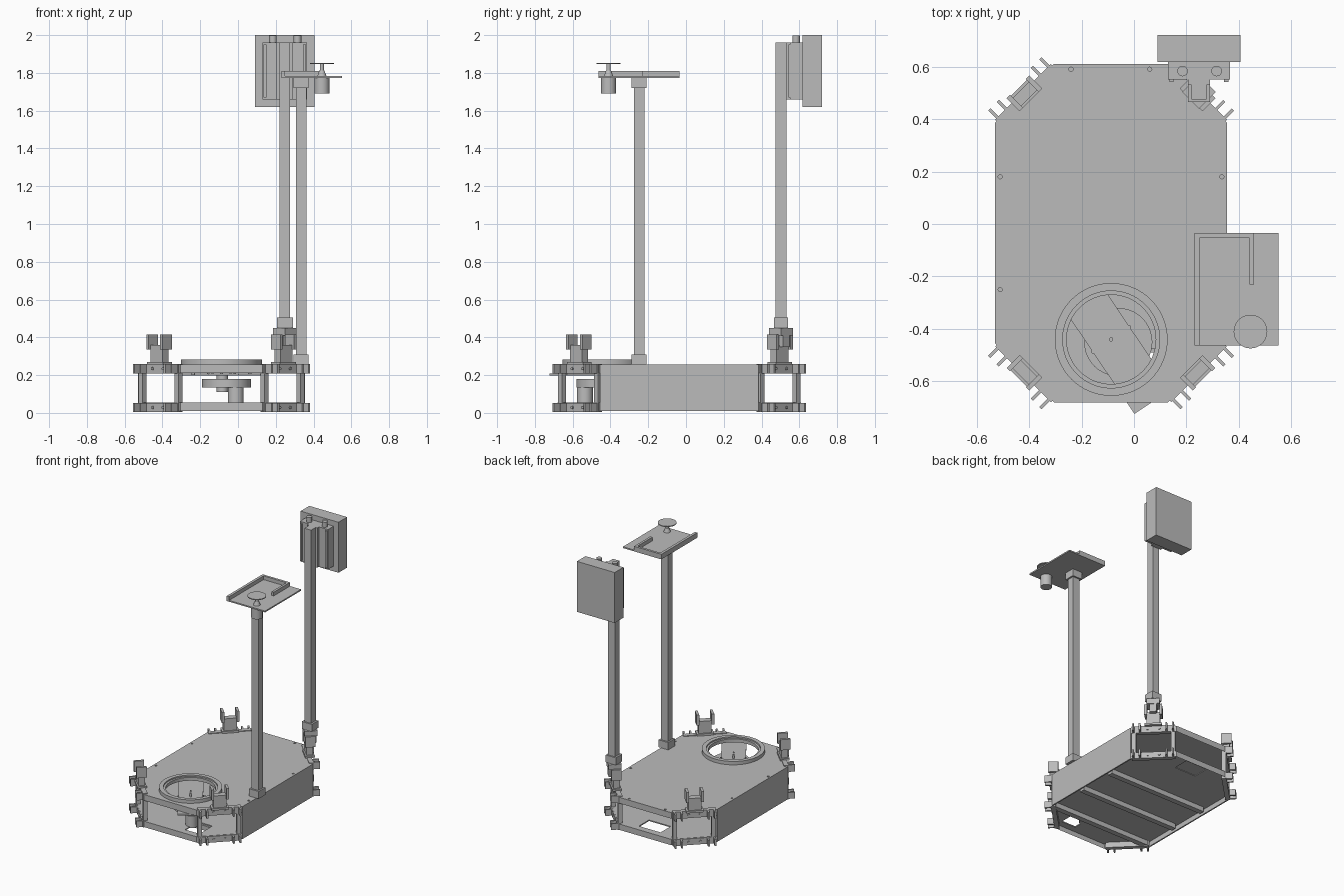
import bpy, bmesh, math
from mathutils import Matrix, Vector

cube = bpy.data.objects.get("Cube")
if cube:
    bpy.data.objects.remove(cube, do_unlink=True)

grey = bpy.data.materials.new("plain grey")
grey.use_nodes = True
tone = (0.5, 0.5, 0.5, 1)
grey.diffuse_color = tone
grey.node_tree.nodes["Principled BSDF"].inputs["Base Color"].default_value = tone


def finish(name, bm):
    mesh = bpy.data.meshes.new(name)
    bmesh.ops.recalc_face_normals(bm, faces=bm.faces)
    bm.to_mesh(mesh)
    bm.free()
    mesh.materials.append(grey)
    ob = bpy.data.objects.new(name, mesh)
    bpy.context.collection.objects.link(ob)
    return ob


def add_box(bm, x, y, z, frame=Matrix()):
    """Box between the given bounds, placed in a local frame."""
    lo, hi = Vector((x[0], y[0], z[0])), Vector((x[1], y[1], z[1]))
    m = frame @ Matrix.Translation((lo + hi) / 2) @ Matrix.Diagonal((*(hi - lo), 1))
    bmesh.ops.create_cube(bm, size=1, matrix=m)


def box(name, x, y, z, frame=Matrix()):
    bm = bmesh.new()
    add_box(bm, x, y, z, frame)
    return finish(name, bm)


def add_cyl(bm, x, y, r, z, sides=32, top=None):
    bmesh.ops.create_cone(bm, cap_ends=True, segments=sides, radius1=r,
                          radius2=r if top is None else top, depth=z[1] - z[0],
                          matrix=Matrix.Translation((x, y, (z[0] + z[1]) / 2)))


def cyl(name, x, y, r, z, sides=32, top=None):
    bm = bmesh.new()
    add_cyl(bm, x, y, r, z, sides, top)
    ob = finish(name, bm)
    for p in ob.data.polygons:
        p.use_smooth = abs(p.normal.z) < 0.9
    return ob


def cut(ob, bm):
    """Subtract a bmesh from an object and bake the result."""
    cutter = finish("cutter", bm)
    mod = ob.modifiers.new("cut", "BOOLEAN")
    mod.object, mod.operation, mod.solver = cutter, "DIFFERENCE", "EXACT"
    dg = bpy.context.evaluated_depsgraph_get()
    mesh = bpy.data.meshes.new_from_object(ob.evaluated_get(dg))
    ob.modifiers.clear()
    ob.data = mesh
    bpy.data.objects.remove(cutter, do_unlink=True)


# Octagonal outline of the chassis
X0, X1, Y0, Y1, C = -0.53, 0.355, -0.68, 0.61, 0.225
OUTLINE = [(X0 + C, Y0), (X1 - C, Y0), (X1, Y0 + C), (X1, Y1 - C),
           (X1 - C, Y1), (X0 + C, Y1), (X0, Y1 - C), (X0, Y0 + C)]


def slab(name, z, rim=0):
    bm = bmesh.new()
    face = bm.faces.new([bm.verts.new((x, y, z[0])) for x, y in OUTLINE])
    if rim:
        bmesh.ops.inset_region(bm, faces=[face], thickness=rim, use_boundary=True)
        bmesh.ops.delete(bm, geom=[face], context="FACES_ONLY")
    ext = bmesh.ops.extrude_face_region(bm, geom=bm.faces[:], use_keep_orig=True)
    up = [g for g in ext["geom"] if isinstance(g, bmesh.types.BMVert)]
    bmesh.ops.translate(bm, verts=up, vec=(0, 0, z[1] - z[0]))
    return finish(name, bm)


slab("upper_frame", (0.21, 0.246), 0.04)
slab("lower_frame", (0.01, 0.046), 0.04)
roof = slab("roof_plate", (0.246, 0.255))
floor = slab("floor_plate", (0.046, 0.054))

RX, RY = -0.087, -0.44
holes = bmesh.new()
add_cyl(holes, RX, RY, 0.172, (0.2, 0.3), 64)
for x, y in [(-0.24, 0.59), (0.06, 0.59), (-0.51, 0.18), (0.335, 0.18),
             (-0.51, -0.25), (0.335, -0.35)]:
    add_cyl(holes, x, y, 0.008, (0.2, 0.3), 12)
cut(roof, holes)
holes = bmesh.new()
add_box(holes, (-0.18, 0.0), (0.44, 0.56), (0, 0.1))
add_box(holes, (0.0, 0.12), (-0.63, -0.475), (0, 0.1))
cut(floor, holes)

# Side walls and cross members
for name, x in (("left_wall", X1 - 0.01), ("right_wall", X0)):
    box(name, (x, x + 0.01), (Y0 + C, Y1 - C), (0.01, 0.253))
for i, y in enumerate((0.13, -0.17, -0.47)):
    box(f"cross_member_{i}", (X0 + 0.03, X1 - 0.03), (y - 0.02, y + 0.02), (0.01, 0.046))

# Square turntable mount with lowered corners and a round rim
H = 0.235
mount = box("turntable_mount", (RX - H, RX + H), (RY - H, RY + H), (0.255, 0.276))
holes = bmesh.new()
add_cyl(holes, RX, RY, 0.185, (0.2, 0.3), 64)
for sx in (-1, 1):
    for sy in (-1, 1):
        cx, cy = RX + sx * H, RY + sy * H
        add_box(holes, (cx - 0.085, cx + 0.085), (cy - 0.085, cy + 0.085), (0.262, 0.3))
        add_cyl(holes, RX + sx * 0.15, RY + sy * 0.215, 0.009, (0.2, 0.3), 12)
cut(mount, holes)
for name, r_out, r_in, z in (("turntable_rim", 0.215, 0.185, (0.256, 0.282)),
                             ("turntable_step", 0.187, 0.17, (0.25, 0.272))):
    ring = cyl(name, RX, RY, r_out, z, 64)
    holes = bmesh.new()
    add_cyl(holes, RX, RY, r_in, (0.2, 0.3), 64)
    cut(ring, holes)

# Turntable drive below the opening
swing = Matrix.Translation((RX, RY, 0)) @ Matrix.Rotation(math.radians(-56), 4, "Z")
box("swing_plate", (-0.28, 0.285), (-0.085, 0.085), (0.198, 0.208), swing)
cyl("drive_wheel", -0.06, -0.45, 0.13, (0.135, 0.18), 40)
cyl("drive_hub", -0.083, RY, 0.03, (0.11, 0.2))
cyl("drive_motor", -0.012, -0.535, 0.042, (0.045, 0.135))
cyl("drive_pin", RX, RY, 0.008, (0.2, 0.235), 12)
for i in range(4):
    p = swing @ Vector((0.085 * math.cos(i * math.pi / 2), 0.085 * math.sin(i * math.pi / 2), 0))
    cyl(f"drive_bolt_{i}", p.x, p.y, 0.006, (0.205, 0.213), 12)

# Corner hardware: local x runs along the chamfer, local y points outward
MX, MY = (X0 + X1) / 2, (Y0 + Y1) / 2
for sx, side in ((1, "left"), (-1, "right")):
    for sy, end in ((1, "back"), (-1, "front")):
        cx = MX + sx * ((X1 - X0 - C) / 2)
        cy = MY + sy * ((Y1 - Y0 - C) / 2)
        turn = math.atan2(sy, sx) - math.pi / 2
        frame = Matrix.Translation((cx, cy, 0)) @ Matrix.Rotation(turn, 4, "Z")
        tag = f"{end}_{side}"
        bm = bmesh.new()
        for z in ((0.005, 0.052), (0.208, 0.26)):
            add_box(bm, (-0.15, 0.15), (-0.025, 0.008), z, frame)
            for t in (-0.138, -0.092, 0.092, 0.138):
                add_box(bm, (t - 0.006, t + 0.006), (0, 0.052), z, frame)
            for t in (-0.04, 0.04):
                m = frame @ Matrix.Translation((t, 0.01, sum(z) / 2))
                m = m @ Matrix.Rotation(math.pi / 2, 4, "X")
                bmesh.ops.create_cone(bm, cap_ends=True, segments=10, radius1=0.008,
                                      radius2=0.008, depth=0.008, matrix=m)
        for t in (-0.135, 0.135):
            add_box(bm, (t - 0.015, t + 0.015), (-0.025, 0.005), (0.05, 0.21), frame)
        finish(f"{tag}_corner_bracket", bm)
        bm = bmesh.new()
        add_box(bm, (-0.06, 0.06), (-0.035, 0.03), (0.255, 0.27), frame)
        add_box(bm, (-0.045, 0.045), (-0.025, 0.02), (0.265, 0.36), frame)
        for t in (-0.052, 0.052):
            add_box(bm, (t - 0.009, t + 0.009), (-0.035, 0.035), (0.335, 0.415), frame)
        finish(f"{tag}_clamp", bm)

# Rear mast with its hinge and equipment box
PX, PY = 0.248, 0.503
diamond = Matrix.Translation((PX, PY, 0)) @ Matrix.Rotation(math.pi / 4, 4, "Z")
box("mast_hinge_tongue", (-0.04, 0.04), (-0.025, 0.025), (0.35, 0.42), diamond)
box("mast_hinge_block", (-0.045, 0.045), (-0.045, 0.045), (0.41, 0.45), diamond)
box("mast_collar", (PX - 0.042, PX + 0.042), (PY - 0.038, PY + 0.038), (0.45, 0.505))
box("rear_mast", (PX - 0.028, PX + 0.028), (PY - 0.028, PY + 0.028), (0.45, 1.96))
box("mast_strap", (0.205, 0.29), (0.53, 0.555), (1.66, 1.96))
box("mount_block", (0.13, 0.365), (0.55, 0.617), (1.66, 1.96))
box("equipment_box", (0.09, 0.405), (0.617, 0.72), (1.62, 2.0))
for i, x in enumerate((0.185, 0.315)):
    cyl(f"cable_plug_{i}", x, 0.583, 0.02, (1.955, 1.998))
for i, x in enumerate((0.143, 0.352)):
    box(f"mount_tab_{i}", (x - 0.008, x + 0.008), (0.542, 0.552), (1.67, 1.95))

# Front post with an open tray
FX, FY = 0.334, -0.248
box("front_post", (FX - 0.028, FX + 0.028), (FY - 0.028, FY + 0.028), (0.255, 1.775))
for name, z in (("post_foot", (0.255, 0.31)), ("post_head", (1.72, 1.777))):
    box(name, (FX - 0.04, FX + 0.04), (FY - 0.04, FY + 0.04), z)
box("tray_base", (0.23, 0.55), (-0.463, -0.035), (1.773, 1.783))
bm = bmesh.new()
add_box(bm, (0.23, 0.25), (-0.463, -0.035), (1.78, 1.811))
add_box(bm, (0.25, 0.458), (-0.053, -0.035), (1.78, 1.811))
add_box(bm, (0.44, 0.458), (-0.23, -0.053), (1.78, 1.811))
finish("tray_rim", bm)

# Stop button on the tray
BX, BY = 0.444, -0.41
cyl("button_body", BX, BY, 0.04, (1.69, 1.775))
cyl("button_collar", BX, BY, 0.025, (1.78, 1.812), top=0.014)
cyl("button_stem", BX, BY, 0.011, (1.8, 1.848), 16)
cyl("button_cap", BX, BY, 0.064, (1.846, 1.852), 40)
